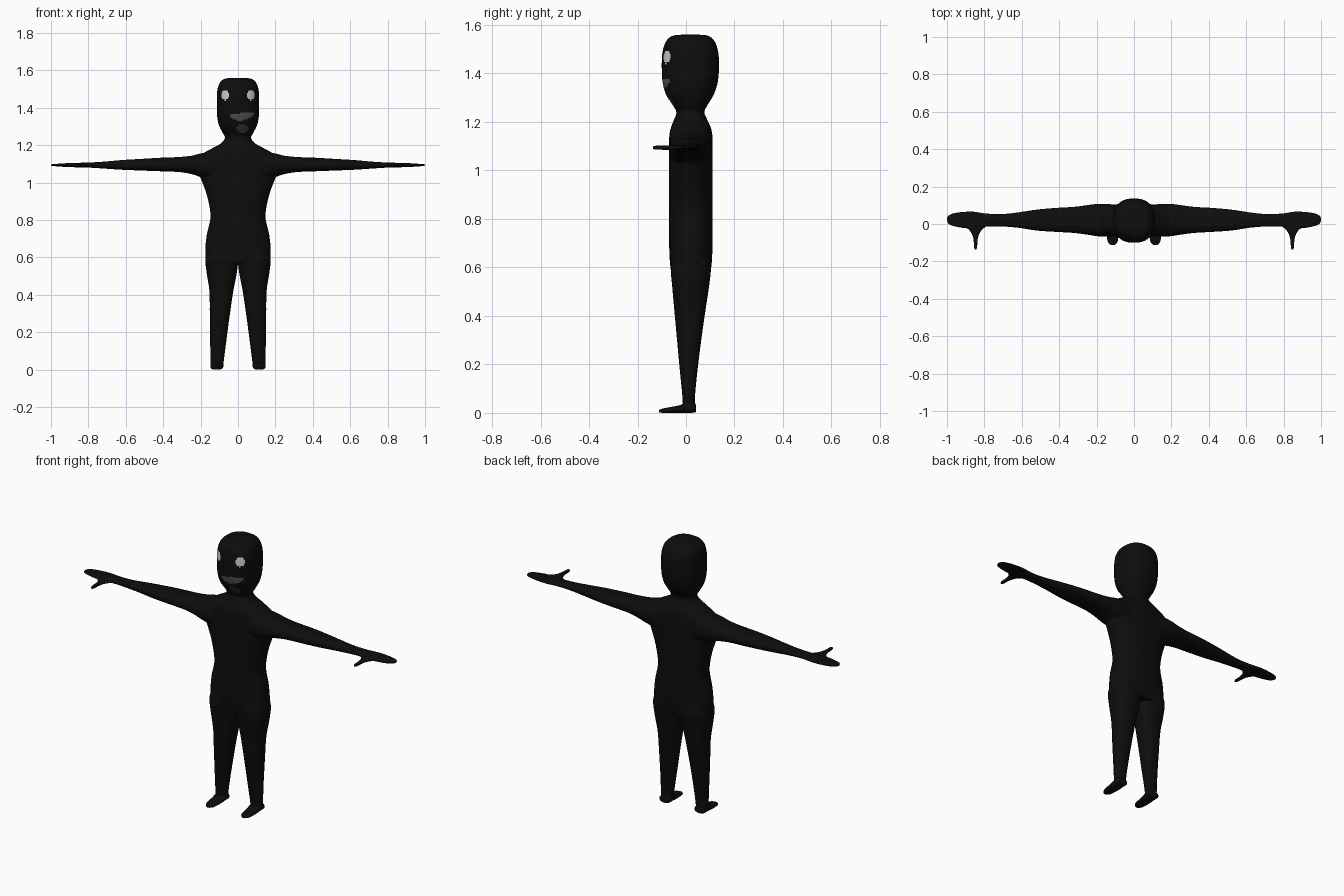
import bpy, bmesh, math
from mathutils import Vector


def material(name, r, g, b):
    m = bpy.data.materials.new(name)
    m.diffuse_color = (r, g, b, 1)
    return m


black = material("skin_black", 0.004, 0.004, 0.004)
white = material("eye_white", 0.6, 0.6, 0.6)
grey = material("mouth_grey", 0.085, 0.085, 0.085)
dark = material("chin_grey", 0.045, 0.045, 0.045)


def spline(rows, steps):
    """Catmull-Rom interpolation of section rows."""
    pts = [Vector(r) for r in rows]
    out = []
    for i in range(len(pts) - 1):
        p0, p1, p2, p3 = (pts[max(i - 1, 0)], pts[i], pts[i + 1],
                          pts[min(i + 2, len(pts) - 1)])
        for k in range(steps):
            t = k / steps
            out.append(0.5 * (2 * p1 + (p2 - p0) * t
                              + (2 * p0 - 5 * p1 + 4 * p2 - p3) * t * t
                              + (3 * p1 - p0 - 3 * p2 + p3) * t ** 3))
    return out + [pts[-1]]


def loft(name, axis, rows, segs=40, steps=6, power=2.4, side=1):
    """Rows: position along axis, centre u, centre v, half-size u, half-size v."""
    bm = bmesh.new()
    rings = []
    for t, cu, cv, a, b in spline(rows, steps):
        ring = []
        for i in range(segs):
            ang = 2 * math.pi * (i + 0.5) / segs
            c, s = math.cos(ang), math.sin(ang)
            u = cu + a * math.copysign(abs(c) ** (2 / power), c)
            v = cv + b * math.copysign(abs(s) ** (2 / power), s)
            x, y, z = {"x": (t, u, v), "y": (u, t, v), "z": (u, v, t)}[axis]
            ring.append(bm.verts.new((x * side, y, z)))
        rings.append(ring)
    for r0, r1 in zip(rings, rings[1:]):
        for i in range(segs):
            j = (i + 1) % segs
            bm.faces.new((r0[i], r0[j], r1[j], r1[i]))
    bm.faces.new(rings[0])
    bm.faces.new(rings[-1])
    bmesh.ops.recalc_face_normals(bm, faces=bm.faces)
    me = bpy.data.meshes.new(name)
    bm.to_mesh(me)
    bm.free()
    me.materials.append(black)
    ob = bpy.data.objects.new(name, me)
    bpy.context.collection.objects.link(ob)
    return ob


# torso, neck and head in one skin
body = loft("body", "z", [
    (0.57, 0, .02, .165, .080), (0.63, 0, .02, .175, .087),
    (0.72, 0, .02, .167, .090), (0.82, 0, .02, .147, .090),
    (0.92, 0, .02, .163, .090), (1.00, 0, .02, .190, .090),
    (1.06, 0, .02, .215, .090), (1.11, 0, .02, .222, .090),
    (1.15, 0, .02, .195, .088), (1.18, 0, .02, .145, .081),
    (1.21, 0, .019, .092, .068), (1.24, 0, .018, .070, .058),
    (1.27, 0, .017, .084, .072), (1.31, 0, .016, .103, .097),
    (1.36, 0, .017, .112, .113), (1.42, 0, .018, .113, .118),
    (1.48, 0, .018, .112, .116), (1.52, 0, .018, .104, .106),
    (1.545, 0, .018, .088, .090), (1.557, 0, .018, .064, .066),
    (1.56, 0, .018, .025, .027)], segs=144, steps=7)

# painted face: eyes, mouth, chin patch
for m in (white, grey, dark):
    body.data.materials.append(m)
for f in body.data.polygons:
    x, y, z = f.center
    if y > 0 or z < 1.2:
        continue
    if ((abs(x) - .069) / .021) ** 2 + ((z - 1.468) / .026) ** 2 < 1:
        f.material_index = 1
    elif ((x - .021) / .066) ** 2 + ((z - 1.352 - 2.5 * x * x) / .02) ** 2 < 1:
        f.material_index = 2
    elif ((x - .024) / .033) ** 2 + ((z - 1.288) / .022) ** 2 < 1:
        f.material_index = 3

limbs = []
for side in (1, -1):
    # arm and mitten hand
    limbs.append(loft("arm", "x", [
        (.08, .02, 1.09, .080, .075), (.14, .02, 1.09, .087, .075),
        (.20, .021, 1.093, .086, .063), (.25, .022, 1.095, .079, .049),
        (.32, .022, 1.097, .070, .040), (.42, .022, 1.097, .064, .036),
        (.52, .021, 1.096, .056, .031), (.62, .021, 1.095, .041, .026),
        (.71, .020, 1.094, .033, .019), (.79, .021, 1.094, .035, .014),
        (.86, .021, 1.094, .045, .012), (.92, .022, 1.094, .042, .010),
        (.965, .023, 1.094, .034, .007), (.99, .023, 1.094, .023, .005),
        (1.0, .023, 1.094, .008, .003)], side=side))
    # thumb
    limbs.append(loft("thumb", "y", [
        (.02, .852, 1.094, .075, .007), (-.01, .850, 1.094, .062, .008),
        (-.03, .848, 1.094, .036, .009), (-.055, .847, 1.094, .019, .009),
        (-.085, .847, 1.094, .011, .009), (-.125, .847, 1.094, .008, .008),
        (-.137, .847, 1.094, .004, .004)], segs=24, side=side))
    # leg
    limbs.append(loft("leg", "z", [
        (.67, .083, .02, .070, .074), (.60, .087, .02, .0875, .083),
        (.52, .087, .019, .081, .076), (.42, .089, .016, .064, .064),
        (.30, .097, .013, .054, .050), (.18, .104, .011, .045, .037),
        (.08, .110, .011, .038, .027), (.012, .113, .012, .033, .024)],
        side=side))
    # foot
    limbs.append(loft("foot", "y", [
        (.042, .113, .018, .026, .012), (.034, .113, .021, .033, .020),
        (.000, .113, .022, .034, .022), (-.025, .113, .016, .034, .016),
        (-.065, .114, .012, .031, .012), (-.095, .114, .009, .026, .009),
        (-.112, .114, .007, .012, .005)], segs=32, side=side))

# fuse the limbs into one continuous skin
bpy.context.view_layer.objects.active = body
body.select_set(True)
for limb in limbs:
    mod = body.modifiers.new("fuse", "BOOLEAN")
    mod.operation = "UNION"
    mod.solver = "EXACT"
    mod.object = limb
    bpy.ops.object.modifier_apply(modifier=mod.name)
    bpy.data.objects.remove(limb)
bpy.ops.object.shade_smooth_by_angle(angle=math.radians(60))
